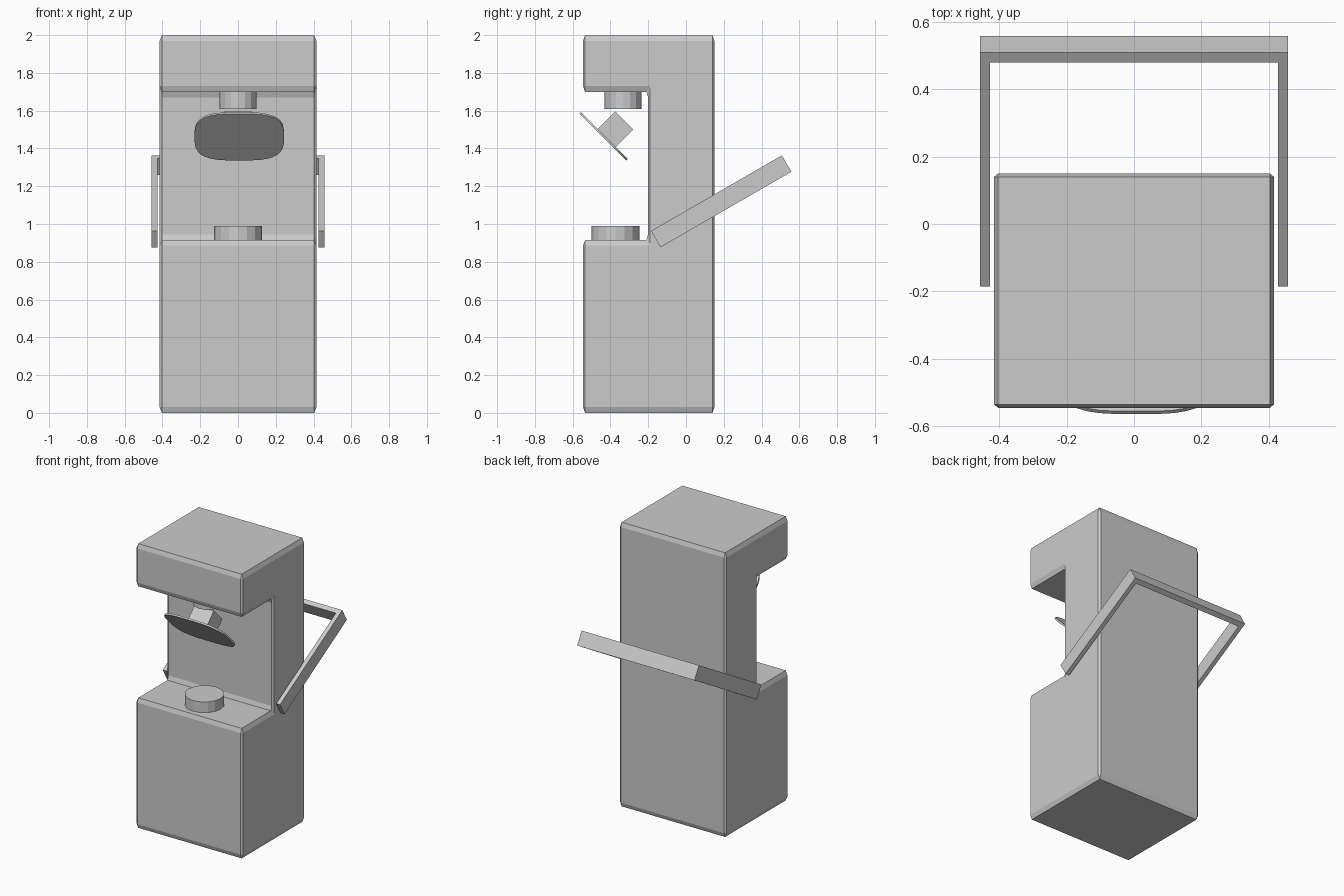
import bpy, bmesh, math
from mathutils import Vector

if "Cube" in bpy.data.objects:
    bpy.data.objects.remove(bpy.data.objects["Cube"])


def prism(name, pts, depth, origin, u, v):
    """Extrude a 2D outline lying in the u/v plane, symmetric about that plane."""
    o, u, v = Vector(origin), Vector(u), Vector(v)
    w = u.cross(v)
    bm = bmesh.new()
    low = [bm.verts.new(o + u * a + v * b - w * depth / 2) for a, b in pts]
    face = bm.faces.new(low)
    ext = bmesh.ops.extrude_face_region(bm, geom=[face])
    moved = [g for g in ext["geom"] if isinstance(g, bmesh.types.BMVert)]
    bmesh.ops.translate(bm, verts=moved, vec=w * depth)
    bmesh.ops.recalc_face_normals(bm, faces=bm.faces)
    me = bpy.data.meshes.new(name)
    bm.to_mesh(me)
    bm.free()
    ob = bpy.data.objects.new(name, me)
    bpy.context.collection.objects.link(ob)
    return ob


def disc(name, radius, y, z0, z1):
    bpy.ops.mesh.primitive_cylinder_add(vertices=16, radius=radius, depth=z1 - z0,
                                        location=(0, y, (z0 + z1) / 2))
    bpy.context.object.name = name


# C-shaped body: chamfered in unit proportions, then scaled
yc, ys, xs = -0.1975, 0.3475, 0.415
profile = [(-0.545, 0), (0.15, 0), (0.15, 2), (-0.545, 2),
           (-0.545, 1.70), (-0.20, 1.70), (-0.20, 0.915), (-0.545, 0.915)]
body = prism("body", [((y - yc) / ys, z) for y, z in profile], 2,
             (0, 0, 0), (0, 1, 0), (0, 0, 1))
body.location.y = yc
body.scale = (xs, ys, 1)
bev = body.modifiers.new("chamfer", "BEVEL")
bev.width = 0.03
bev.segments = 1

# Nozzle under the head and raised pad on the base
disc("nozzle", 0.098, -0.333, 1.61, 1.71)
disc("base_pad", 0.127, -0.373, 0.905, 0.99)

# Tilted block carrying the rounded front plate
r = math.sqrt(0.5)
tilt = (0, -r, r)
h = 0.067
prism("plate_mount", [(-0.075, -h), (0.075, -h), (0.075, h), (-0.075, h)], 2 * h,
      (0, -0.375, 1.5), (1, 0, 0), tilt)


def superellipse(a, b, n, count):
    pts = []
    for i in range(count):
        t = 2 * math.pi * (i + 0.5) / count
        c, s = math.cos(t), math.sin(t)
        pts.append((a * math.copysign(abs(c) ** (2 / n), c),
                    b * math.copysign(abs(s) ** (2 / n), s)))
    return pts


prism("front_plate", superellipse(0.237, 0.175, 3.2, 32), 0.012,
      (0.007, -0.436, 1.464), (1, 0, 0), tilt)

# U-shaped carry handle swung up behind the body
a = math.radians(30)
o, i, length, bar = 0.457, 0.427, 0.80, 0.034
prism("handle", [(-o, 0), (-i, 0), (-i, length - bar), (i, length - bar),
                 (i, 0), (o, 0), (o, length), (-o, length)], 0.1,
      (0, -0.16, 0.92), (1, 0, 0), (0, math.cos(a), math.sin(a)))
